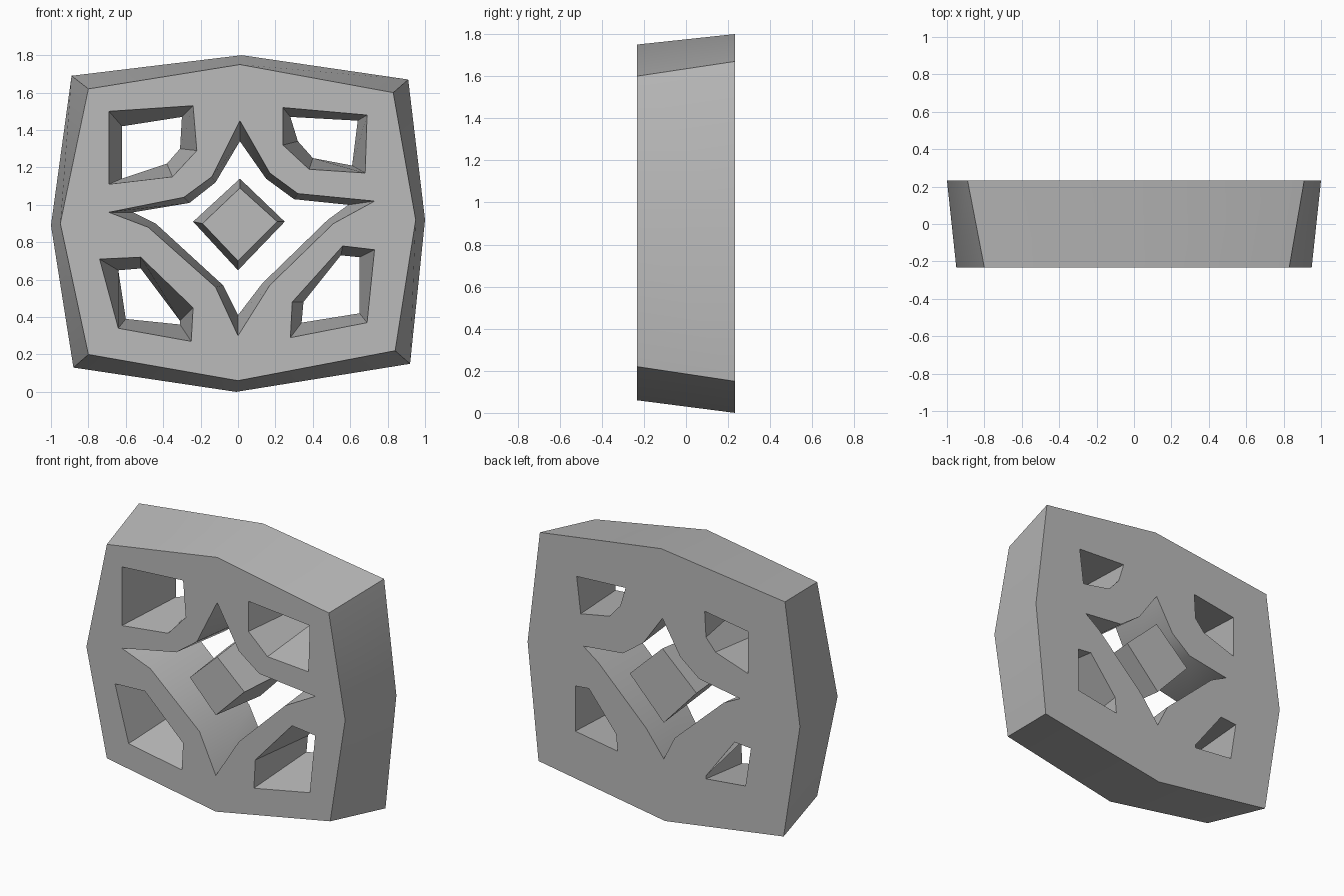
import bpy
import bmesh
import math

HALF_DEPTH = 0.233

default_cube = bpy.data.objects.get("Cube")
if default_cube:
    bpy.data.objects.remove(default_cube, do_unlink=True)


def make_material(name, value):
    material = bpy.data.materials.new(name)
    material.use_nodes = True
    colour = (value, value, value, 1)
    material.diffuse_color = colour
    material.node_tree.nodes["Principled BSDF"].inputs["Base Color"].default_value = colour
    return material


def add_ring(mesh, profile, depth):
    """Closed loop of edges at one depth; returns its vertices and edges."""
    verts = [mesh.verts.new((x, depth, z)) for x, z in profile]
    edges = [mesh.edges.new((a, b)) for a, b in zip(verts, verts[1:] + verts[:1])]
    return verts, edges


def build_tapered_slab(name, profile_pairs, material):
    """Loft each front profile to its back profile, then cap both sides around the holes."""
    mesh = bmesh.new()
    front_edges, back_edges = [], []
    for front_profile, back_profile in profile_pairs:
        front, edges = add_ring(mesh, front_profile, -HALF_DEPTH)
        front_edges += edges
        back, edges = add_ring(mesh, back_profile, HALF_DEPTH)
        back_edges += edges
        count = len(front)
        for i in range(count):
            j = (i + 1) % count
            mesh.faces.new((front[i], front[j], back[j], back[i]))
    for edges, normal in ((front_edges, (0, -1, 0)), (back_edges, (0, 1, 0))):
        bmesh.ops.triangle_fill(mesh, edges=edges, use_beauty=True, normal=normal)
    bmesh.ops.recalc_face_normals(mesh, faces=mesh.faces[:])

    data = bpy.data.meshes.new(name)
    mesh.to_mesh(data)
    mesh.free()
    data.materials.append(material)
    part = bpy.data.objects.new(name, data)
    bpy.context.collection.objects.link(part)

    # Soften the shallow bends only
    bpy.ops.object.select_all(action="DESELECT")
    part.select_set(True)
    bpy.context.view_layer.objects.active = part
    bpy.ops.object.shade_smooth_by_angle(angle=math.radians(30))
    return part


stone = make_material("grey stone", 0.5)

# Outer edge of the block: front profile, then the wider back profile
outline = (
    [(-.8, 1.62), (.01, 1.75), (.83, 1.6), (.95, .92),
     (.84, .22), (0, .06), (-.8, .2), (-.95, .9)],
    [(-.89, 1.69), (.02, 1.8), (.91, 1.67), (1, .92),
     (.92, .15), (-.01, 0), (-.88, .13), (-1, .89)],
)

# Four corner openings, narrowing towards the back
upper_right_opening = (
    [(-.69, 1.5), (-.24, 1.53), (-.22, 1.29), (-.35, 1.15), (-.69, 1.11)],
    [(-.62, 1.42), (-.3, 1.47), (-.31, 1.3), (-.38, 1.22), (-.62, 1.14)],
)
upper_left_opening = (
    [(.24, 1.52), (.69, 1.48), (.68, 1.17), (.38, 1.19), (.24, 1.32)],
    [(.28, 1.47), (.64, 1.45), (.61, 1.21), (.4, 1.25), (.32, 1.34)],
)
lower_right_opening = (
    [(-.74, .71), (-.52, .72), (-.24, .45), (-.25, .27), (-.64, .34)],
    [(-.64, .65), (-.52, .66), (-.31, .38), (-.31, .36), (-.6, .39)],
)
lower_left_opening = (
    [(.56, .78), (.73, .76), (.69, .37), (.28, .29), (.29, .48)],
    [(.55, .73), (.65, .72), (.65, .42), (.34, .37), (.35, .48)],
)

# Four-pointed star opening in the middle
star_opening = (
    [(.01, 1.45), (.17, 1.17), (.32, 1.06), (.73, 1.02), (.51, .9), (.17, .57),
     (0, .3), (-.12, .56), (-.48, .88), (-.69, .96), (-.29, 1.04), (-.14, 1.15)],
    [(.01, 1.34), (.15, 1.14), (.3, 1.03), (.59, 1), (.48, .92), (.13, .58),
     (0, .41), (-.08, .57), (-.44, .9), (-.56, .96), (-.26, 1.01), (-.12, 1.12)],
)

# Loose diamond core inside the star
diamond = (
    [(.01, 1.09), (.21, .91), (0, .7), (-.19, .9)],
    [(.01, 1.14), (.25, .91), (0, .65), (-.24, .91)],
)

build_tapered_slab(
    "pierced_block",
    [outline, upper_right_opening, upper_left_opening,
     lower_right_opening, lower_left_opening, star_opening],
    stone,
)
build_tapered_slab("diamond_core", [diamond], stone)
